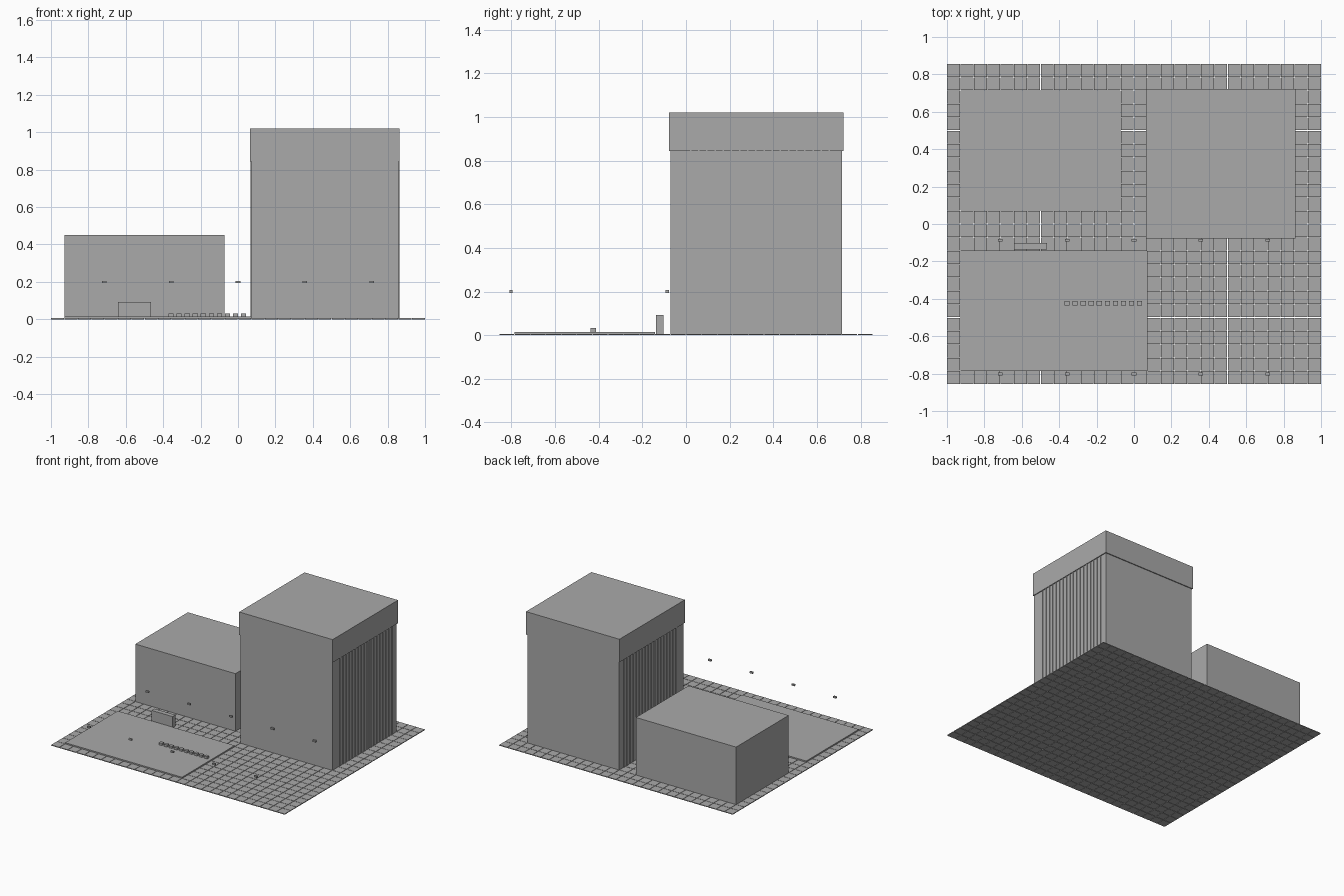
import bpy
import bmesh
from mathutils import Matrix, Vector

cube = bpy.data.objects.get("Cube")
if cube:
    bpy.data.objects.remove(cube, do_unlink=True)

U = 1 / 14  # one layout unit: the site is 28 x 24 units

grey = bpy.data.materials.new("plain_grey")
grey.use_nodes = True
COLOUR = (0.4, 0.4, 0.4, 1)
grey.diffuse_color = COLOUR
grey.node_tree.nodes["Principled BSDF"].inputs["Base Color"].default_value = COLOUR


def boxes(name, bounds):
    """One object made of boxes, each given as (x0, x1, y0, y1, z0, z1)."""
    bm = bmesh.new()
    for x0, x1, y0, y1, z0, z1 in bounds:
        centre = Vector((x0 + x1, y0 + y1, z0 + z1)) / 2
        size = Matrix.Diagonal((x1 - x0, y1 - y0, z1 - z0, 1))
        bmesh.ops.create_cube(bm, size=1, matrix=Matrix.Translation(centre) @ size)
    mesh = bpy.data.meshes.new(name)
    bm.to_mesh(mesh)
    bm.free()
    mesh.materials.append(grey)
    obj = bpy.data.objects.new(name, mesh)
    bpy.context.collection.objects.link(obj)
    return obj


def around(x, y, half_x, half_y, z0, z1):
    return (x - half_x, x + half_x, y - half_y, y + half_y, z0, z1)


# Paving: a grid of square slabs with narrow joints
GROUND = 0.006
HALF_TILE = U / 2 - 0.0015
boxes("paving_tiles", [
    around((i - 13.5) * U, (j - 11.5) * U, HALF_TILE, HALF_TILE, 0, GROUND)
    for i in range(28) for j in range(24)])

# Raised forecourt
boxes("forecourt", [(-13 * U, U, -11 * U, -2 * U, 0.003, 0.015)])

# Low wing
boxes("low_building", [(-13 * U, -U, U, 10 * U, 0.003, 0.45)])

# Tower with an overhanging top storey
EAVES = 0.843
tx, ty, half = 6.5 * U, 4.5 * U, 5.5 * U
boxes("tower_body", [around(tx, ty, half, half, 0.003, EAVES)])
boxes("tower_cap", [around(tx, ty, half + 0.007, half + 0.007, EAVES, 1.021)])

# Thin upright fins on both tower sides
FIN_STEP = 11 * U / 21
boxes("tower_fins", [
    around(tx + side * half, 0.021 + i * FIN_STEP, 0.005, 0.0035, 0.003, EAVES)
    for side in (-1, 1) for i in range(18)])

# Freestanding sign wall
boxes("sign_wall", [(-9 * U, -6.5 * U, -0.137, -0.102, 0.003, 0.093)])

# Row of small bollards
boxes("bollards", [
    around((-5 + 0.6 * i) * U, -6 * U + 0.004, 0.0135, 0.0125, 0.012, 0.032)
    for i in range(10)])

# Two rows of lamp heads
boxes("lamp_heads", [
    around(5 * i * U, y, 0.0125, 0.007, 0.194, 0.206)
    for i in range(-2, 3) for y in (-0.086, -0.802)])
